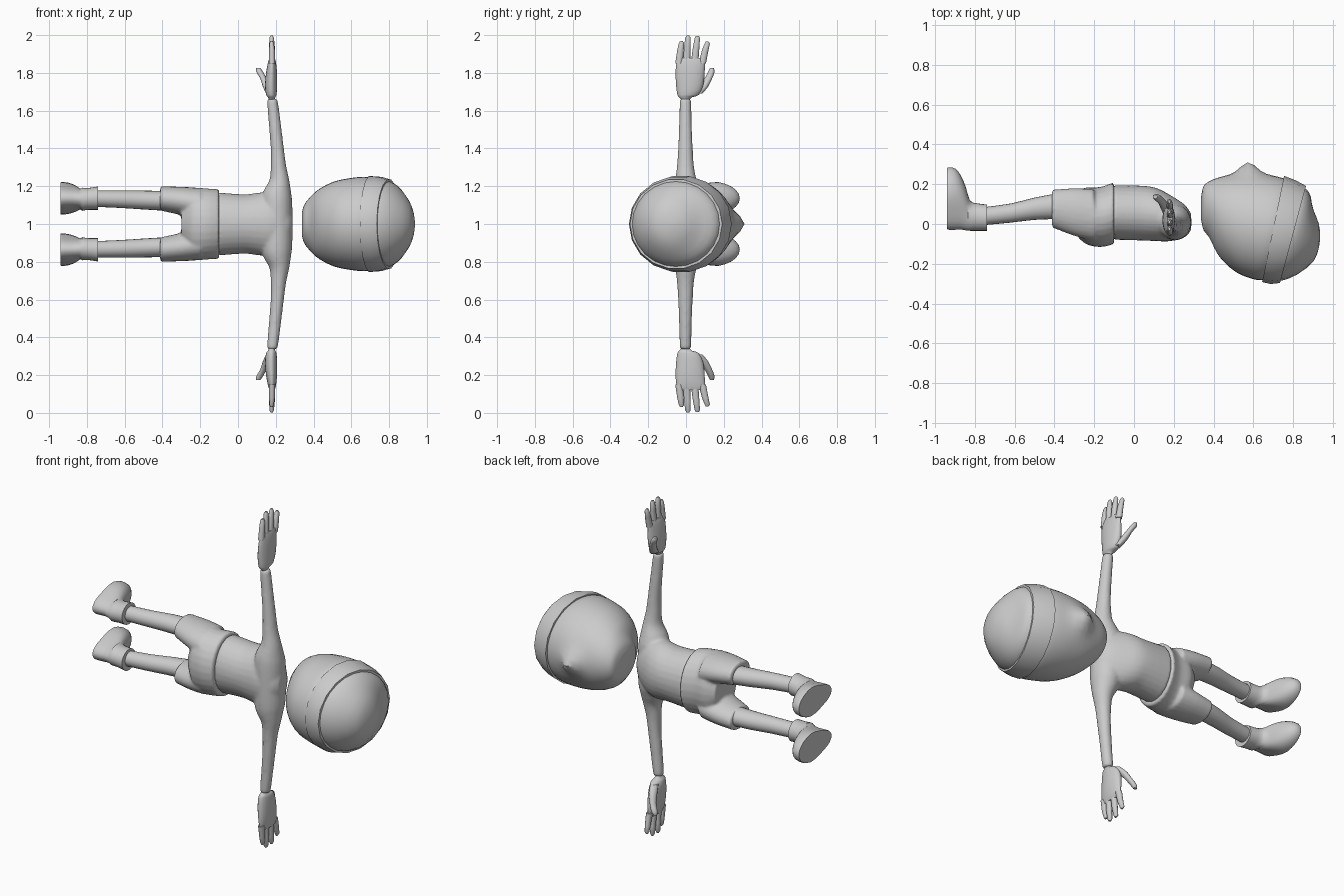
import bpy, bmesh, math

grey = bpy.data.materials.new("plain_grey")
grey.diffuse_color = (0.6, 0.6, 0.6, 1)


def spline(rows, steps):
    """Catmull-Rom in-between rows for a list of section tuples."""
    out = []
    for i in range(len(rows) - 1):
        p0, p1, p2 = rows[max(i - 1, 0)], rows[i], rows[i + 1]
        p3 = rows[min(i + 2, len(rows) - 1)]
        for s in range(steps):
            t = s / steps
            out.append(tuple(0.5 * (2 * b + (c - a) * t + (2 * a - 5 * b + 4 * c - d) * t * t
                                    + (3 * b - a - 3 * c + d) * t ** 3)
                             for a, b, c, d in zip(p0, p1, p2, p3)))
    return out + [rows[-1]]


def loft(bm, rows, axis="x", n=20, steps=1):
    """Ellipse rings. axis x: (x, y, z, ry, rz, lean); axis z: (x, y, z, rx, ry)."""
    rings = []
    for r in spline(rows, steps):
        ring = []
        for i in range(n):
            a = 2 * math.pi * i / n
            c, s = math.cos(a), math.sin(a)
            if axis == "x":
                co = (r[0] + r[5] * r[3] * c, r[1] + r[3] * c, r[2] + r[4] * s)
            else:
                co = (r[0] + r[3] * c, r[1] + r[4] * s, r[2])
            ring.append(bm.verts.new(co))
        rings.append(ring)
    for a, b in zip(rings, rings[1:]):
        for i in range(n):
            j = (i + 1) % n
            bm.faces.new((a[i], a[j], b[j], b[i]))
    bm.faces.new(rings[0])
    bm.faces.new(rings[-1])


def finish(name, bm, mirror=False, blend=0, angle=45):
    bmesh.ops.recalc_face_normals(bm, faces=bm.faces)
    me = bpy.data.meshes.new(name)
    bm.to_mesh(me)
    bm.free()
    me.materials.append(grey)
    ob = bpy.data.objects.new(name, me)
    ob.location.z = 1
    bpy.context.collection.objects.link(ob)
    bpy.ops.object.select_all(action="DESELECT")
    ob.select_set(True)
    bpy.context.view_layer.objects.active = ob
    if blend:
        m = ob.modifiers.new("fuse", "REMESH")
        m.mode, m.voxel_size, m.use_smooth_shade = "VOXEL", 0.009, True
        m = ob.modifiers.new("soften", "SMOOTH")
        m.factor, m.iterations = 0.5, blend
    else:
        bpy.ops.object.shade_smooth_by_angle(angle=math.radians(angle))
    if mirror:
        m = ob.modifiers.new("other_side", "MIRROR")
        m.use_axis = (False, False, True)
    return ob


# Head with nose bump
bm = bmesh.new()
loft(bm, [(.338, .08, 0, .06, .06, 0), (.35, .08, 0, .11, .1, 0), (.38, .072, 0, .143, .14, 0),
          (.43, .035, 0, .2, .185, 0), (.51, .005, 0, .245, .225, 0), (.61, -.01, 0, .262, .245, .1),
          (.69, -.025, 0, .258, .249, .2), (.75, -.035, 0, .24, .23, .22)], n=40, steps=4)
for v in bm.verts:
    if v.co.y > 0.1:
        v.co.y += 0.057 * math.exp(-((v.co.x - .575) / .055) ** 2 - (v.co.z / .06) ** 2)
finish("head", bm)

# Hat band
bm = bmesh.new()
loft(bm, [(.70, -.025, 0, .267, .257, .207), (.75, -.041, 0, .261, .253, .24),
          (.80, -.0525, 0, .244, .238, .268)], n=18)
finish("hat_band", bm, angle=35)

# Hat dome
bm = bmesh.new()
loft(bm, [(.78, -.05, 0, .236, .229, .268), (.81, -.055, 0, .228, .222, .26),
          (.855, -.06, 0, .195, .19, .18), (.905, -.06, 0, .125, .125, 0),
          (.93, -.06, 0, .06, .06, 0), (.937, -.06, 0, .004, .004, 0)], n=24, steps=2)
finish("hat_dome", bm)

# Shirt: torso and both arms fused
bm = bmesh.new()
loft(bm, [(-.105, .058, 0, .137, .167, 0), (.035, .055, 0, .138, .157, 0),
          (.11, .048, 0, .134, .166, 0), (.18, .03, 0, .117, .165, 0),
          (.255, .015, 0, .082, .12, 0), (.288, .01, 0, .04, .06, 0)], n=28, steps=3)
arm = [(.205, .008, .1, .083, .09), (.207, .003, .17, .074, .078), (.219, -.001, .235, .052, .057),
       (.214, -.003, .31, .041, .045), (.208, -.003, .4, .035, .039),
       (.194, -.003, .54, .032, .033), (.183, -.003, .645, .029, .031), (.181, -.003, .663, .023, .027)]
loft(bm, [(x, y, -z, a, b) for x, y, z, a, b in reversed(arm)] + arm, "z", 20, 3)
finish("shirt", bm, blend=5)

# Shorts: hips and both trouser legs fused
bm = bmesh.new()
loft(bm, [(-.1, .055, 0, .156, .184, 0), (-.17, .035, 0, .151, .188, 0),
          (-.245, .042, 0, .141, .186, 0), (-.3, .055, 0, .1, .1, 0)], n=28, steps=3)
for s in (-1, 1):
    loft(bm, [(-.2, .045, s * .105, .13, .086, 0), (-.3, .06, s * .122, .12, .075, 0),
              (-.412, .0775, s * .135, .095, .064, 0)], n=24, steps=3)
finish("shorts", bm, blend=3)

# Bare legs
bm = bmesh.new()
loft(bm, [(-.38, .09, .122, .065, .052, 0), (-.5, .077, .127, .056, .05, 0),
          (-.62, .055, .131, .048, .046, 0), (-.76, .039, .134, .045, .043, 0)], n=20, steps=2)
finish("leg", bm, mirror=True)

# Shoes: cuff down to a flat sole
bm = bmesh.new()
loft(bm, [(-.74, .032, .137, .066, .062, 0), (-.79, .035, .133, .069, .058, 0),
          (-.825, .042, .131, .076, .061, 0), (-.845, .075, .133, .107, .068, 0),
          (-.87, .107, .135, .135, .076, 0), (-.9, .125, .136, .154, .082, 0),
          (-.93, .128, .136, .157, .085, 0), (-.94, .128, .136, .154, .083, 0)], n=24, steps=2)
for v in bm.verts:
    # narrower heel and instep, full toe
    if v.co.x < -.83:
        v.co.z = .136 + (v.co.z - .136) * (.82 if v.co.y < .05 else min(1.05, .82 + (v.co.y - .05) * 2))
finish("shoe", bm, mirror=True)

# Hands: palm, four fingers, thumb
bm = bmesh.new()
loft(bm, [(.178, -.002, .655, .014, .02), (.178, -.002, .672, .02, .036), (.176, .012, .685, .028, .058),
          (.175, .02, .74, .032, .073), (.178, .022, .81, .028, .077),
          (.18, .026, .86, .02, .075), (.181, .027, .88, .013, .065)], "z", 20, 2)
for y0, y1, top in [(-.037, -.024, .968), (.003, .01, .998), (.045, .06, .996), (.086, .112, .966)]:
    h = top - .85
    loft(bm, [(.18, y0, .85, .017, .021), (.18, y0 + (y1 - y0) * .6, .85 + h * .6, .015, .018),
              (.178, y1, top - .012, .012, .015), (.178, y1, top, .006, .008)], "z", 10)
loft(bm, [(.17, .055, .69, .02, .03), (.153, .09, .725, .021, .026), (.135, .118, .77, .017, .02),
          (.115, .134, .805, .018, .017), (.107, .137, .826, .011, .01)], "z", 12, 2)
finish("hand", bm, mirror=True, angle=50)
